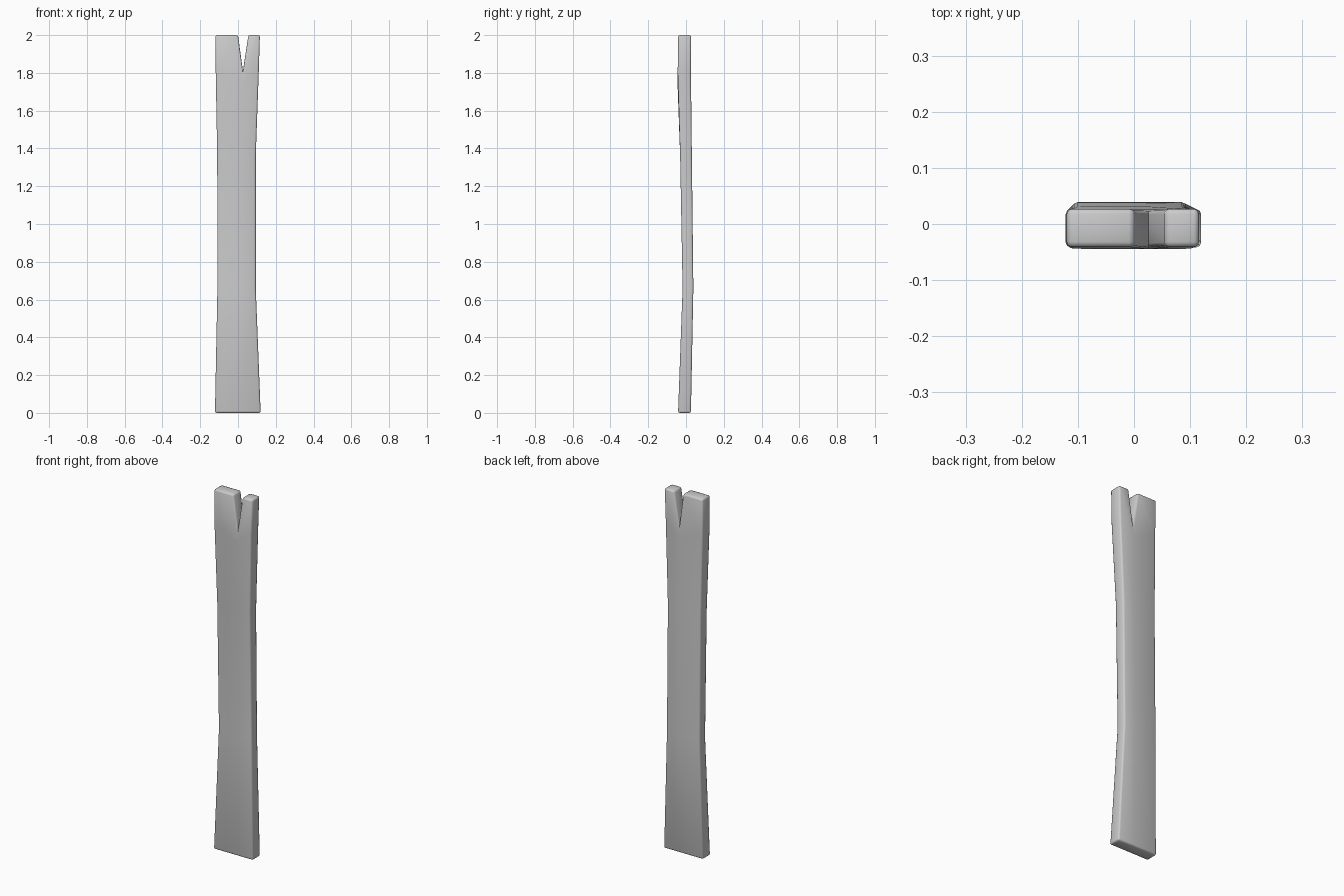
import bpy, bmesh, math

cube = bpy.data.objects.get("Cube")
if cube:
    bpy.data.objects.remove(cube, do_unlink=True)

grey = bpy.data.materials.new("plain grey")
grey.use_nodes = True
colour = (0.6, 0.6, 0.6, 1)
grey.diffuse_color = colour
grey.node_tree.nodes["Principled BSDF"].inputs["Base Color"].default_value = colour

# Plank sections: height, left edge, right edge, front, back
sections = [
    (0.0, -0.122, 0.12, -0.042, 0.026),
    (0.66, -0.109, 0.094, -0.018, 0.039),
    (1.36, -0.11, 0.094, -0.031, 0.031),
    (1.81, -0.118, 0.11, -0.044, 0.026),
    (2.0, -0.12, 0.116, -0.041, 0.027),
]
split_x = 0.026
notch = (0.0, 0.055)

# Front sheet, with the V-shaped split between the two top prongs
bm = bmesh.new()
rows = []
for i, (z, left, right, front, back) in enumerate(sections):
    middle = notch if i == len(sections) - 1 else (split_x,)
    v = [bm.verts.new((x, front, z)) for x in (left, *middle, right)]
    rows.append((v[0], v[1], v[-2], v[-1]))
for low, high in zip(rows, rows[1:]):
    bm.faces.new((low[0], low[1], high[1], high[0]))
    bm.faces.new((low[2], low[3], high[3], high[2]))

# Thickness follows the bow of the plank
depth = {s[0]: s[4] for s in sections}
sheet = bm.faces[:]
new = bmesh.ops.extrude_face_region(bm, geom=sheet, use_keep_orig=True)["geom"]
for v in new:
    if isinstance(v, bmesh.types.BMVert):
        v.co.y = min(depth.items(), key=lambda d: abs(d[0] - v.co.z))[1]
bmesh.ops.recalc_face_normals(bm, faces=bm.faces)

# Worn edges
sharp = [e for e in bm.edges if e.calc_face_angle(0) > math.radians(40)
         and not all(abs(v.co.x - split_x) < 0.001 for v in e.verts)]
bmesh.ops.bevel(bm, geom=sharp, offset=0.009, segments=2, profile=0.5,
                affect="EDGES", clamp_overlap=True)
bmesh.ops.recalc_face_normals(bm, faces=bm.faces)

mesh = bpy.data.meshes.new("split_plank")
bm.to_mesh(mesh)
bm.free()
mesh.materials.append(grey)
plank = bpy.data.objects.new("split_plank", mesh)
bpy.context.collection.objects.link(plank)
bpy.context.view_layer.objects.active = plank
plank.select_set(True)
bpy.ops.object.shade_smooth_by_angle(angle=math.radians(50))
